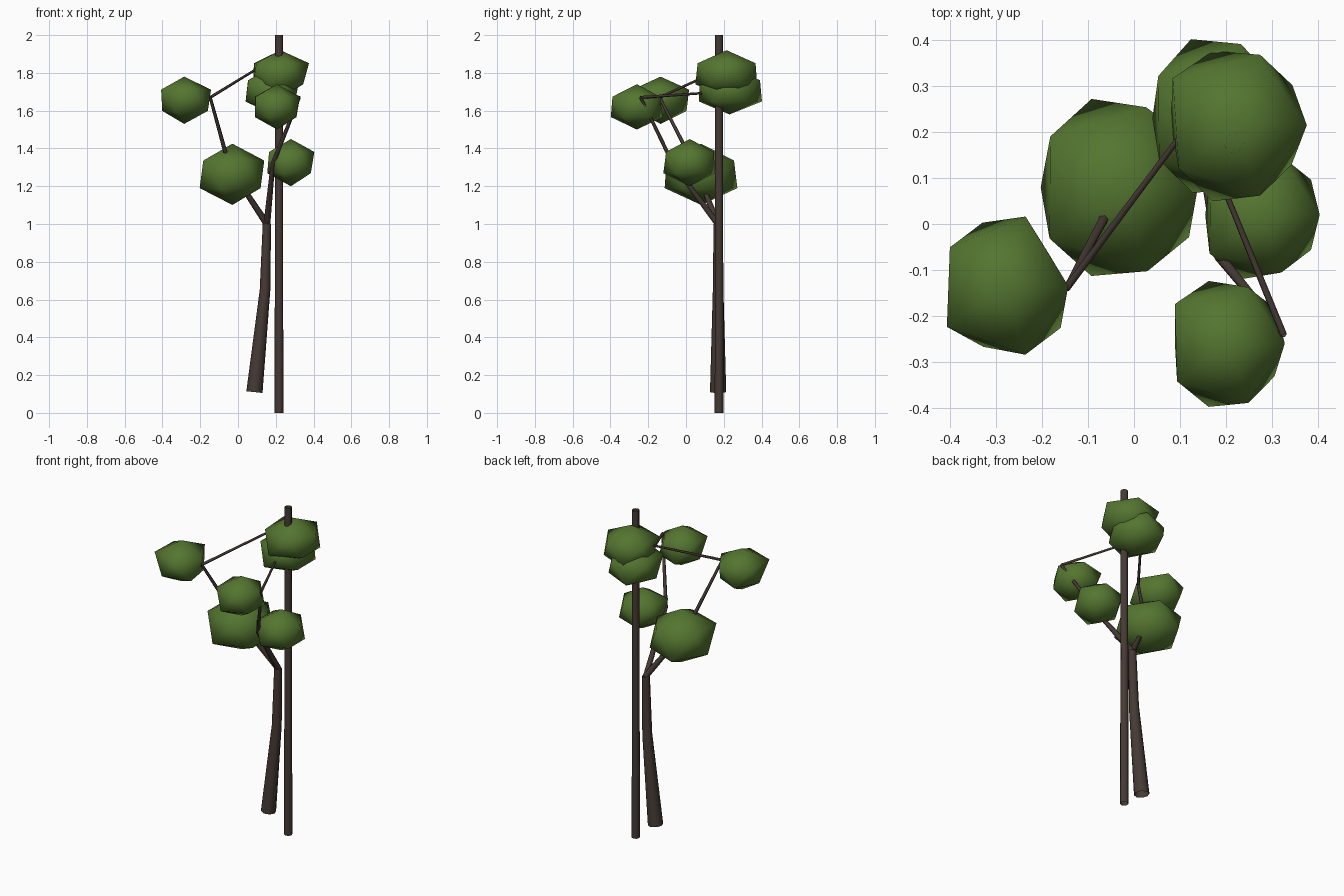
import bpy, bmesh
from math import cos, sin, tau
from mathutils import Vector

default_cube = bpy.data.objects.get("Cube")
if default_cube:
    bpy.data.objects.remove(default_cube, do_unlink=True)


def make_material(name, colour):
    material = bpy.data.materials.new(name)
    material.use_nodes = True
    material.diffuse_color = colour
    shader = material.node_tree.nodes["Principled BSDF"]
    shader.inputs["Base Color"].default_value = colour
    shader.inputs["Roughness"].default_value = 0.9
    return material


bark = make_material("dark bark", (0.06, 0.042, 0.035, 1))
leaf = make_material("leaf green", (0.09, 0.18, 0.03, 1))


def finish(bm, name, material):
    """Turn a bmesh into a smooth shaded object."""
    bmesh.ops.recalc_face_normals(bm, faces=bm.faces)
    for face in bm.faces:
        face.smooth = True
    mesh = bpy.data.meshes.new(name)
    bm.to_mesh(mesh)
    bm.free()
    mesh.materials.append(material)
    obj = bpy.data.objects.new(name, mesh)
    bpy.context.collection.objects.link(obj)
    return obj


def tube(name, path, radii, sides=8):
    """Open tapered tube whose rings follow the path."""
    bm = bmesh.new()
    points = [Vector(p) for p in path]
    last = len(points) - 1
    rings = []
    for i, (point, radius) in enumerate(zip(points, radii)):
        before = points[i] - points[max(i - 1, 0)]
        after = points[min(i + 1, last)] - points[i]
        along = (before.normalized() + after.normalized()).normalized()
        across = Vector((0, 1, 0)).cross(along).normalized()
        other = along.cross(across)
        rings.append([bm.verts.new(point + radius * (across * cos(tau * k / sides) + other * sin(tau * k / sides)))
                      for k in range(sides)])
    for low, high in zip(rings, rings[1:]):
        for k in range(sides):
            n = (k + 1) % sides
            bm.faces.new((low[k], low[n], high[n], high[k]))
    return finish(bm, name, bark)


def crown(name, centre, half_height, spread):
    """Uneven twenty-sided leaf clump; spread gives ten radii in thousandths."""
    bm = bmesh.new()
    middle = Vector(centre)
    up = Vector((0, 0, half_height))
    ring = []
    for k, radius in enumerate(spread):
        level = up * (0.45 if k % 2 == 0 else -0.45)
        angle = tau * k / len(spread)
        ring.append(bm.verts.new(middle + level + Vector((cos(angle), sin(angle), 0)) * radius / 1000))
    poles = [bm.verts.new(middle + up), bm.verts.new(middle - up)]
    count = len(ring)
    for k in range(count):
        following, second = ring[(k + 1) % count], ring[(k + 2) % count]
        bm.faces.new((ring[k], following, second))
        bm.faces.new((ring[k], second, poles[k % 2]))
    return finish(bm, name, leaf)


# Straight pole and leaning trunk
tube("pole", [(0.217, 0.175, 0), (0.217, 0.175, 2)], [0.023, 0.021])
fork = (0.153, 0.168, 1.0)
tube("trunk", [(0.087, 0.17, 0.11), (0.143, 0.17, 0.65), fork], [0.043, 0.028, 0.022])

# Two bent limbs, each with a thin twig reaching back to the top
right_tip = (-0.147, -0.14, 1.67)
left_tip = (0.325, -0.24, 1.67)
limb_radii = [0.018, 0.012, 0.008]
tube("right_limb", [fork, (-0.045, 0.05, 1.3), right_tip], limb_radii, 6)
tube("left_limb", [fork, (0.185, -0.07, 1.32), left_tip], limb_radii, 6)
tube("right_twig", [right_tip, (0.13, 0.23, 1.84)], [0.008, 0.006], 6)
tube("left_twig", [left_tip, (0.15, 0.19, 1.7)], [0.008, 0.006], 6)

# Leaf crowns
crown("right_crown", (-0.285, -0.135, 1.655), 0.125,
      [142, 122, 159, 145, 143, 116, 151, 139, 157, 155])
crown("lower_crown", (-0.03, 0.08, 1.263), 0.162,
      [169, 180, 183, 202, 188, 173, 190, 203, 192, 185])
crown("top_crown", (0.225, 0.215, 1.795), 0.125,
      [151, 148, 161, 170, 174, 145, 158, 174, 161, 146])
crown("back_crown", (0.18, 0.23, 1.705), 0.125,
      [145, 150, 170, 181, 157, 140, 155, 170, 165, 150])
crown("front_crown", (0.207, -0.26, 1.62), 0.12,
      [121, 127, 129, 143, 146, 118, 140, 145, 136, 122])
crown("left_crown", (0.28, 0.02, 1.325), 0.125,
      [124, 130, 134, 140, 140, 125, 143, 147, 132, 130])
